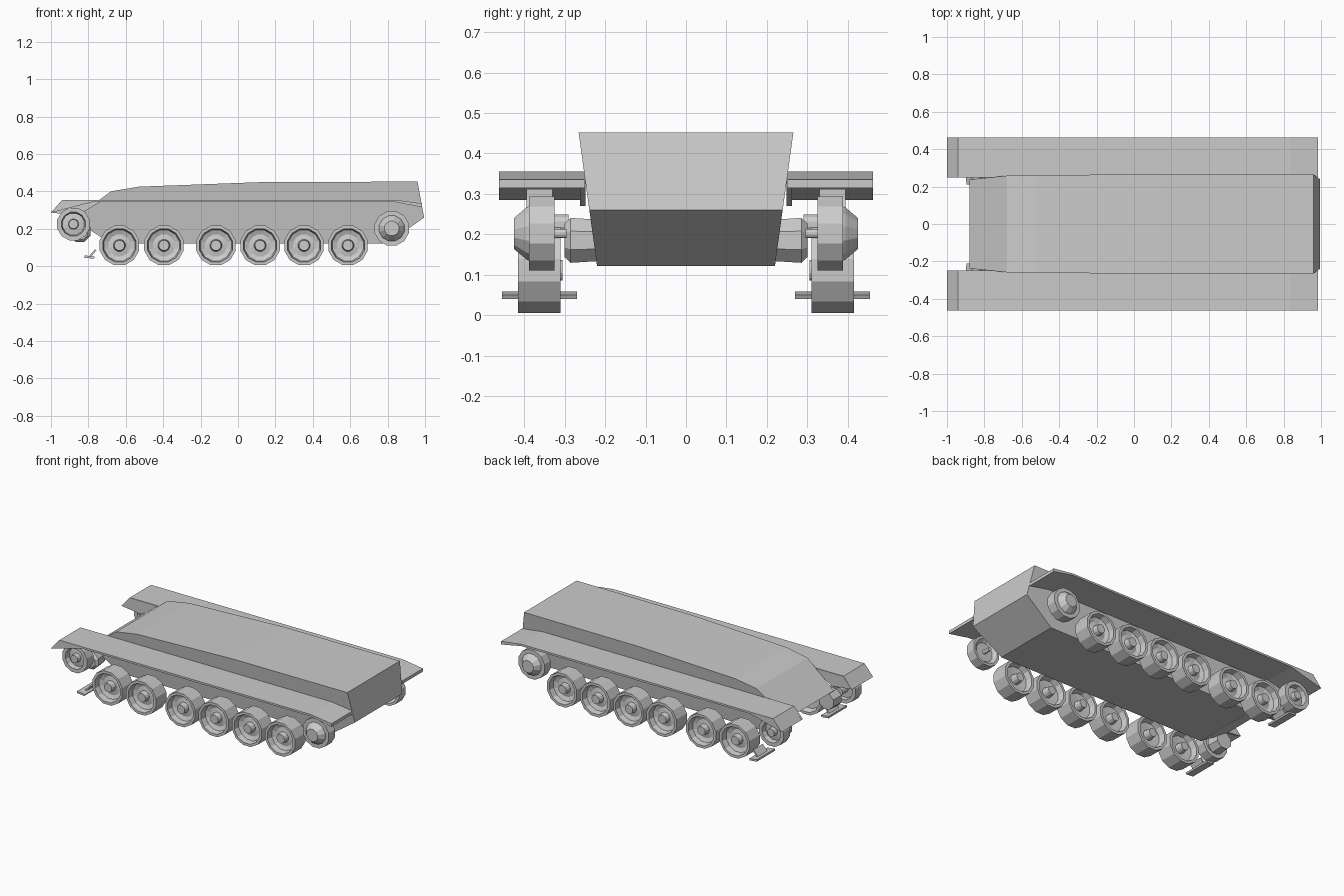
import bpy, bmesh, math
from mathutils import Vector, Matrix

if "Cube" in bpy.data.objects:
    bpy.data.objects.remove(bpy.data.objects["Cube"])

grey = bpy.data.materials.new("plain grey")
grey.diffuse_color = (0.6, 0.6, 0.6, 1)
grey.use_nodes = True
grey.node_tree.nodes["Principled BSDF"].inputs["Base Color"].default_value = grey.diffuse_color


def finish(name, bm):
    bmesh.ops.remove_doubles(bm, verts=bm.verts, dist=1e-5)
    bmesh.ops.recalc_face_normals(bm, faces=bm.faces)
    me = bpy.data.meshes.new(name)
    bm.to_mesh(me)
    bm.free()
    me.materials.append(grey)
    ob = bpy.data.objects.new(name, me)
    bpy.context.collection.objects.link(ob)
    return ob


def prism(name, profile, y0, y1):
    """Extrude an (x, z) profile between y0(z) and y1(z)."""
    bm = bmesh.new()
    a = [bm.verts.new((x, y0(z), z)) for x, z in profile]
    b = [bm.verts.new((x, y1(z), z)) for x, z in profile]
    bm.faces.new(a)
    bm.faces.new(b[::-1])
    for i in range(len(a)):
        j = (i + 1) % len(a)
        bm.faces.new((a[i], b[i], b[j], a[j]))
    return finish(name, bm)


def slab(name, profile, y0, y1):
    return prism(name, profile, lambda z: y0, lambda z: y1)


def lathe(name, profile, x, z, side, sides=12):
    """Turn an (r, y) profile about a sideways axle at x, z."""
    bm = bmesh.new()
    turn = Matrix.Rotation(math.pi / sides, 3, 'Y')
    vs = [bm.verts.new(turn @ Vector((0, side * y, r))) for r, y in profile]
    es = [bm.edges.new(p) for p in zip(vs, vs[1:])]
    bmesh.ops.spin(bm, geom=vs + es, cent=(0, 0, 0), axis=(0, 1, 0),
                   angle=2 * math.pi, steps=sides)
    bmesh.ops.translate(bm, verts=bm.verts, vec=(x, 0, z))
    return finish(name, bm)


# Hull: side walls lean outward towards the top
def half_width(z):
    return 0.22 + (z - 0.122) * 0.138


hull = [(-0.68, 0.122), (0.80, 0.122), (0.995, 0.26), (0.96, 0.452),
        (0.14, 0.45), (-0.53, 0.425), (-0.68, 0.40), (-0.88, 0.25)]
prism("hull", hull, lambda z: -half_width(z), half_width)

# Wheel cross-sections
road = [(0, 0.41), (0.028, 0.41), (0.033, 0.375), (0.06, 0.37), (0.085, 0.38),
        (0.092, 0.415), (0.109, 0.415), (0.109, 0.31), (0.092, 0.31),
        (0.08, 0.345), (0.032, 0.35), (0.026, 0.305), (0, 0.305)]
idler = [(0, 0.425), (0.04, 0.425), (0.066, 0.395), (0.07, 0.388), (0.095, 0.388),
         (0.095, 0.325), (0.08, 0.325), (0.06, 0.345), (0.012, 0.345),
         (0.012, 0.295), (0, 0.295)]
sprocket = [(0, 0.40), (0.025, 0.40), (0.028, 0.37), (0.06, 0.365), (0.066, 0.395),
            (0.09, 0.395), (0.09, 0.33), (0.066, 0.33), (0.06, 0.35),
            (0.025, 0.35), (0.025, 0.29), (0, 0.29)]
drive = [(0, 0.30), (0.045, 0.30), (0.06, 0.285), (0.055, 0.21), (0, 0.21)]

fender = [(-1.0, 0.285), (-0.94, 0.355), (0.84, 0.355), (0.985, 0.335),
          (0.985, 0.315), (0.84, 0.343), (-0.78, 0.343)]

for s, label in ((-1, "right"), (1, "left")):
    # Fender with drooping ends, and its inner front cheek
    slab("fender_" + label, fender, s * 0.25, s * 0.463)
    slab("fender_cheek_" + label,
         [(-1.0, 0.287), (-0.94, 0.353), (-0.72, 0.353), (-0.86, 0.27)],
         s * 0.248, s * 0.262)
    # Running gear
    for i, x in enumerate((-0.634, -0.396, -0.118, 0.118, 0.353, 0.588)):
        lathe(f"road_wheel_{label}_{i + 1}", road, x, 0.111, s)
    lathe("rear_idler_" + label, idler, 0.822, 0.202, s)
    lathe("front_sprocket_" + label, sprocket, -0.88, 0.225, s)
    lathe("drive_housing_" + label, drive, -0.845, 0.185, s, 8)
    # Loose link piece: flat bar with a raised fin
    slab("link_bar_" + label,
         [(-0.82, 0.045), (-0.77, 0.04), (-0.765, 0.05), (-0.82, 0.058)],
         s * 0.27, s * 0.455)
    slab("link_fin_" + label,
         [(-0.80, 0.05), (-0.785, 0.05), (-0.757, 0.085), (-0.764, 0.09)],
         s * 0.315, s * 0.41)
